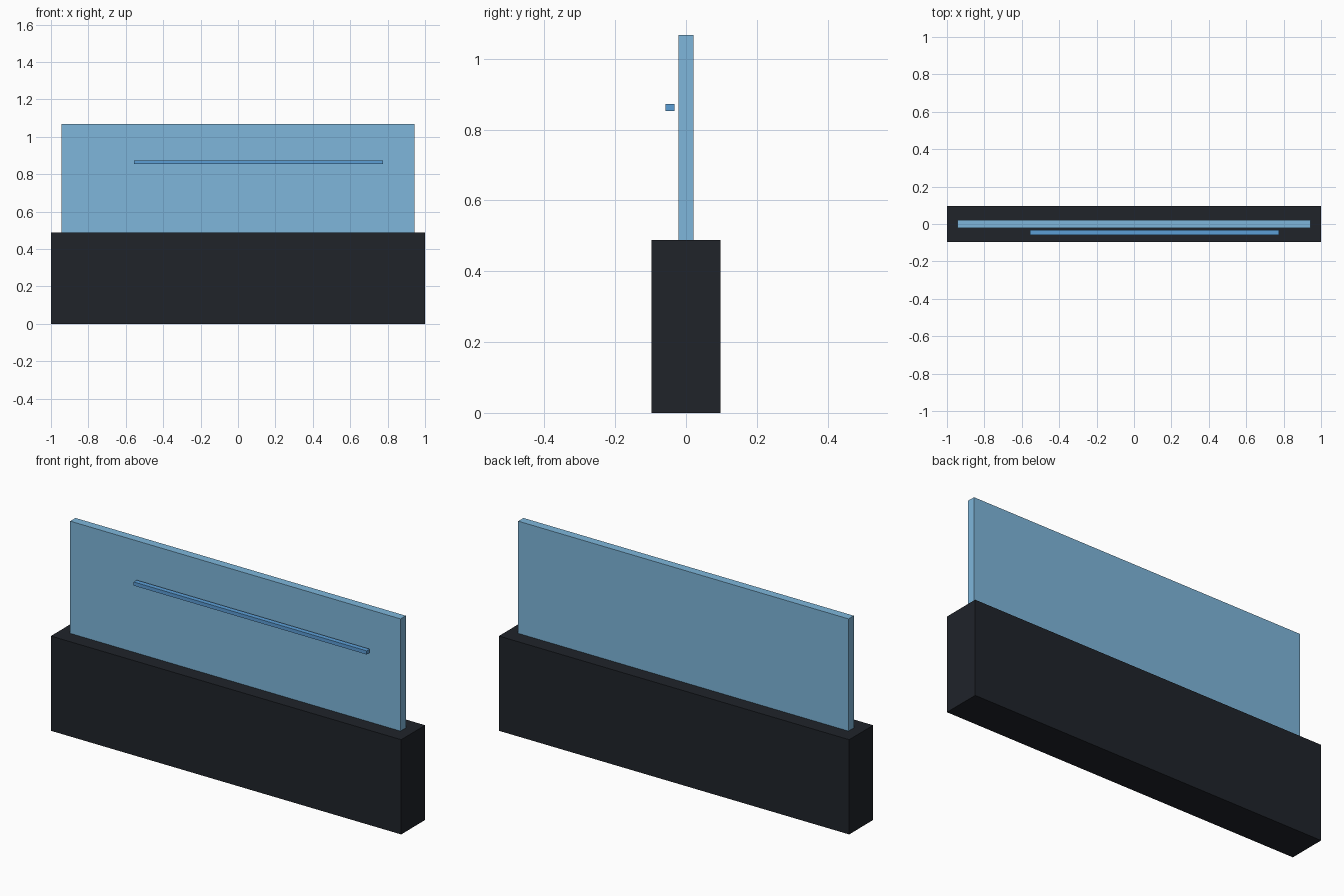
import bpy

if "Cube" in bpy.data.objects:
    bpy.data.objects.remove(bpy.data.objects["Cube"])


def material(name, color):
    mat = bpy.data.materials.new(name)
    mat.diffuse_color = color
    mat.use_nodes = True
    mat.node_tree.nodes["Principled BSDF"].inputs["Base Color"].default_value = mat.diffuse_color
    return mat


def box(name, x, y, z, mat):
    """Box spanning the given (min, max) ranges."""
    spans = (x, y, z)
    bpy.ops.mesh.primitive_cube_add(size=1, location=[(a + b) / 2 for a, b in spans])
    obj = bpy.context.object
    obj.name = name
    obj.scale = [b - a for a, b in spans]
    bpy.ops.object.transform_apply(location=False, rotation=False, scale=True)
    obj.data.materials.append(mat)
    return obj


dark = material("dark_base", (0.014, 0.017, 0.023, 1))
glass = material("pale_blue_glass", (0.21, 0.47, 0.71, 1))
blue = material("blue_strip", (0.107, 0.342, 0.672, 1))

# Solid plinth
box("base", (-1, 1), (-0.0975, 0.0975), (0, 0.489), dark)
# Upright pane standing on the plinth
box("glass_panel", (-0.943, 0.943), (-0.0215, 0.0215), (0.489, 1.068), glass)
# Thin strip floating just in front of the pane, offset to the right
box("front_strip", (-0.555, 0.775), (-0.058, -0.033), (0.853, 0.872), blue)
